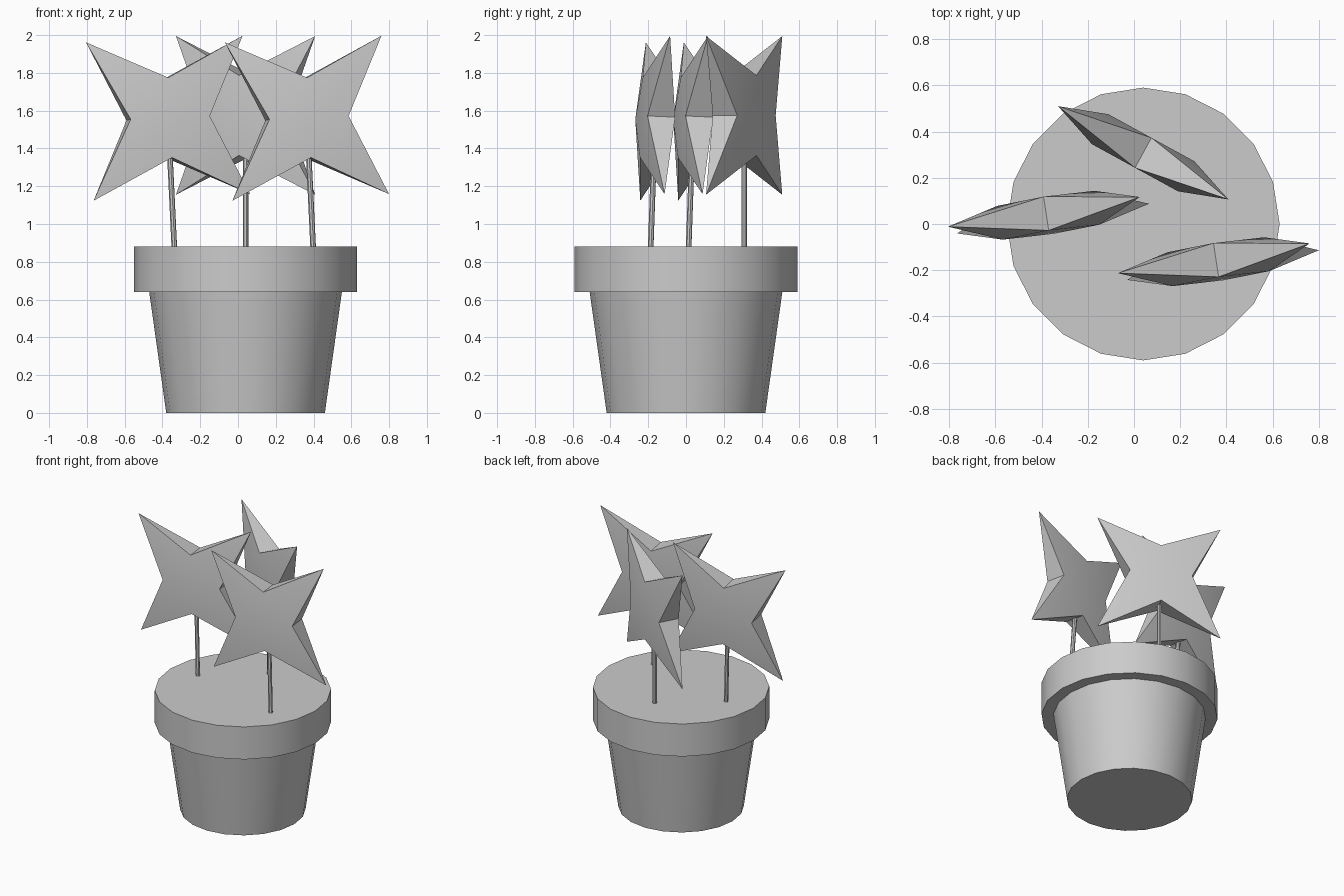
import bpy
import bmesh
from math import radians, sin, cos, pi
from mathutils import Matrix, Vector, Euler

if "Cube" in bpy.data.objects:
    bpy.data.objects.remove(bpy.data.objects["Cube"], do_unlink=True)

grey = bpy.data.materials.new("clay grey")
grey.use_nodes = True
colour = (0.6, 0.6, 0.6, 1)
grey.diffuse_color = colour
grey.node_tree.nodes["Principled BSDF"].inputs["Base Color"].default_value = colour


def finish(name, bm, matrix):
    """Turn a bmesh into a smooth object with sharp edges kept."""
    bmesh.ops.recalc_face_normals(bm, faces=bm.faces)
    mesh = bpy.data.meshes.new(name)
    bm.to_mesh(mesh)
    bm.free()
    mesh.materials.append(grey)
    obj = bpy.data.objects.new(name, mesh)
    obj.matrix_world = matrix
    bpy.context.collection.objects.link(obj)
    bpy.ops.object.select_all(action="DESELECT")
    obj.select_set(True)
    bpy.context.view_layer.objects.active = obj
    bpy.ops.object.shade_smooth_by_angle(angle=radians(30))
    return obj


def lathe(name, profile, sides, matrix):
    """Spin a (radius, height) profile and cap both ends."""
    bm = bmesh.new()
    rings = [[bm.verts.new((r * cos(2 * pi * i / sides), r * sin(2 * pi * i / sides), z))
              for i in range(sides)] for r, z in profile]
    for low, high in zip(rings, rings[1:]):
        for i in range(sides):
            j = (i + 1) % sides
            bm.faces.new((low[i], low[j], high[j], high[i]))
    bm.faces.new(rings[0])
    bm.faces.new(rings[-1])
    return finish(name, bm, matrix)


def star(name, matrix, tip=0.42, notch=0.212, depth=0.074):
    """Four diagonal tips, thick at the notches between them."""
    bm = bmesh.new()
    tips = [bm.verts.new((x * tip, 0, z * tip))
            for x, z in ((1, 1), (-1, 1), (-1, -1), (1, -1))]
    dirs = ((1, 0), (0, 1), (-1, 0), (0, -1))
    front, back = ([bm.verts.new((x * notch, y, z * notch)) for x, z in dirs]
                   for y in (-depth, depth))
    for side in (front, back):
        bm.faces.new(side)
        for i in range(4):
            bm.faces.new((side[i], tips[i], side[(i + 1) % 4]))
    # Rims running from each notch edge out to its two tips
    for i in range(4):
        bm.faces.new((front[i], back[i], tips[i]))
        bm.faces.new((front[i], back[i], tips[i - 1]))
    return finish(name, bm, matrix)


# Pot with a wide rim, filled level with the top
lathe("pot", [(0.42, 0), (0.51, 0.64), (0.59, 0.64), (0.59, 0.88)], 20,
      Matrix.Translation((0.04, 0, 0)))

# Flowers: name, centre, lean, yaw
flowers = [
    ("right_flower", (0.365, -0.163, 1.56), -2.4, 8.8),
    ("left_flower", (-0.37, 0.038, 1.56), -2.4, 8.8),
    ("rear_flower", (0.04, 0.308, 1.575), 0, -28.7),
]
for name, centre, lean, yaw in flowers:
    turn = Euler((radians(lean), radians(lean), radians(yaw))).to_matrix().to_4x4()
    place = Matrix.Translation(Vector(centre)) @ turn
    star(name + "_star", place)
    lathe(name + "_stem", [(0.015, -0.75), (0.015, -0.15)], 8, place)
